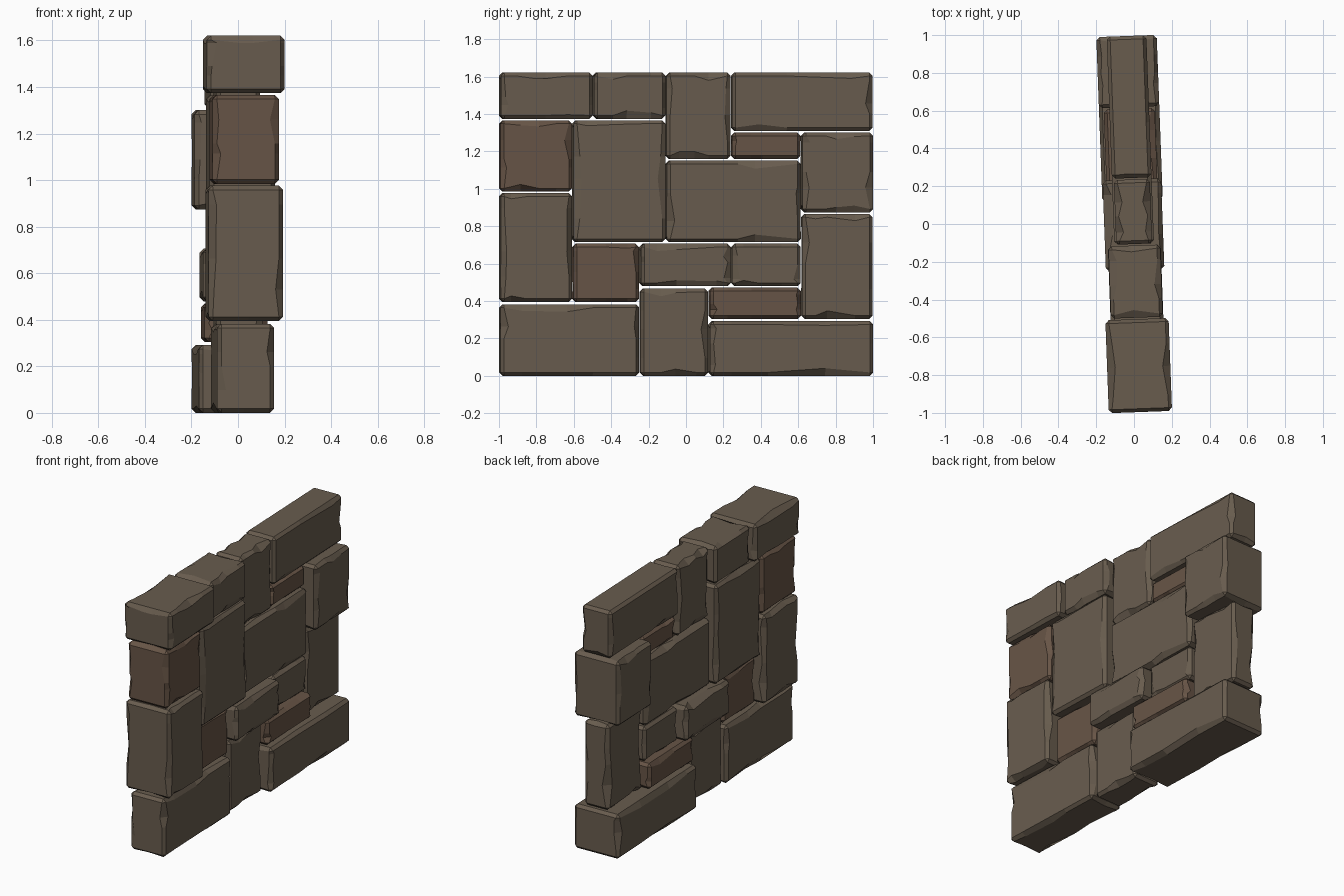
import bpy, bmesh, random
from mathutils import Vector, Matrix

if "Cube" in bpy.data.objects:
    bpy.data.objects.remove(bpy.data.objects["Cube"])

random.seed(7)
GAP, BEVEL, TILT = 0.004, 0.018, 0.037


def material(name, rgb):
    m = bpy.data.materials.new(name)
    m.diffuse_color = (*rgb, 1)
    m.use_nodes = True
    m.node_tree.nodes["Principled BSDF"].inputs["Base Color"].default_value = m.diffuse_color
    return m


STONE = material("stone", (0.138, 0.107, 0.076))
RUST = material("reddish_stone", (0.136, 0.089, 0.061))

# Stones: y0, y1, z0, z1, thickness, reddish
STONES = [
    (-1.00, -0.25, 0.00, 0.39, 0.245, 0),
    (-0.25, 0.12, 0.00, 0.475, 0.20, 0),
    (0.12, 1.00, 0.00, 0.30, 0.32, 0),
    (0.12, 0.615, 0.30, 0.475, 0.27, 1),
    (-1.00, -0.61, 0.39, 0.98, 0.32, 0),
    (-0.61, -0.25, 0.39, 0.71, 0.20, 1),
    (-0.25, 0.24, 0.475, 0.71, 0.31, 0),
    (0.24, 0.615, 0.475, 0.71, 0.20, 0),
    (0.615, 1.00, 0.30, 0.87, 0.175, 0),
    (-1.00, -0.61, 0.98, 1.37, 0.285, 1),
    (-0.61, -0.11, 0.71, 1.37, 0.28, 0),
    (-0.11, 0.615, 0.71, 1.155, 0.21, 0),
    (0.615, 1.00, 0.87, 1.305, 0.32, 0),
    (0.24, 0.615, 1.155, 1.305, 0.17, 1),
    (-0.11, 0.24, 1.155, 1.625, 0.19, 0),
    (0.24, 1.00, 1.305, 1.625, 0.21, 0),
    (-1.00, -0.50, 1.37, 1.625, 0.335, 0),
    (-0.50, -0.11, 1.37, 1.625, 0.275, 0),
]


def stone(index, y0, y1, z0, z1, thick, rust):
    half = Vector((thick / 2, (y1 - y0) / 2 - GAP, (z1 - z0) / 2 - GAP))
    bm = bmesh.new()
    bmesh.ops.create_cube(bm, size=2, matrix=Matrix.Diagonal((*half, 1)))
    # Random slices give the edges places to be chipped
    for axis, spots in ((0, [0.0]), (1, [-0.55, -0.1, 0.5]), (2, [-0.5, 0.1, 0.55])):
        for s in spots:
            co, no = Vector(), Vector()
            co[axis] = half[axis] * (s + random.uniform(-0.2, 0.2))
            no[axis] = 1
            bmesh.ops.bisect_plane(bm, geom=bm.verts[:] + bm.edges[:] + bm.faces[:],
                                   plane_co=co, plane_no=no)
    sharp = [e for e in bm.edges if e.calc_face_angle(0) > 0.5]
    bmesh.ops.bevel(bm, geom=sharp, offset=BEVEL, segments=1, affect='EDGES')
    # Chips: slide some chamfer points inward within their own flat face
    for v in bm.verts:
        d = [half[a] - abs(v.co[a]) for a in range(3)]
        near = [a for a in range(3) if 0.001 < d[a] < BEVEL + 0.002]
        if len(near) == 1 and random.random() < 0.4:
            a = near[0]
            v.co[a] -= (1 if v.co[a] > 0 else -1) * random.uniform(0.004, 0.026)
    bmesh.ops.recalc_face_normals(bm, faces=bm.faces[:])
    bmesh.ops.translate(bm, verts=bm.verts[:], vec=(-0.003, (y0 + y1) / 2, (z0 + z1) / 2 - GAP * (z0 == 0)))
    # The whole wall is turned slightly about z
    bmesh.ops.rotate(bm, verts=bm.verts[:], cent=(0, 0, 0), matrix=Matrix.Rotation(TILT, 3, 'Z'))
    me = bpy.data.meshes.new(f"wall_stone_{index:02d}")
    bm.to_mesh(me)
    bm.free()
    me.materials.append(RUST if rust else STONE)
    bpy.context.collection.objects.link(bpy.data.objects.new(me.name, me))


for i, s in enumerate(STONES, 1):
    stone(i, *s)
